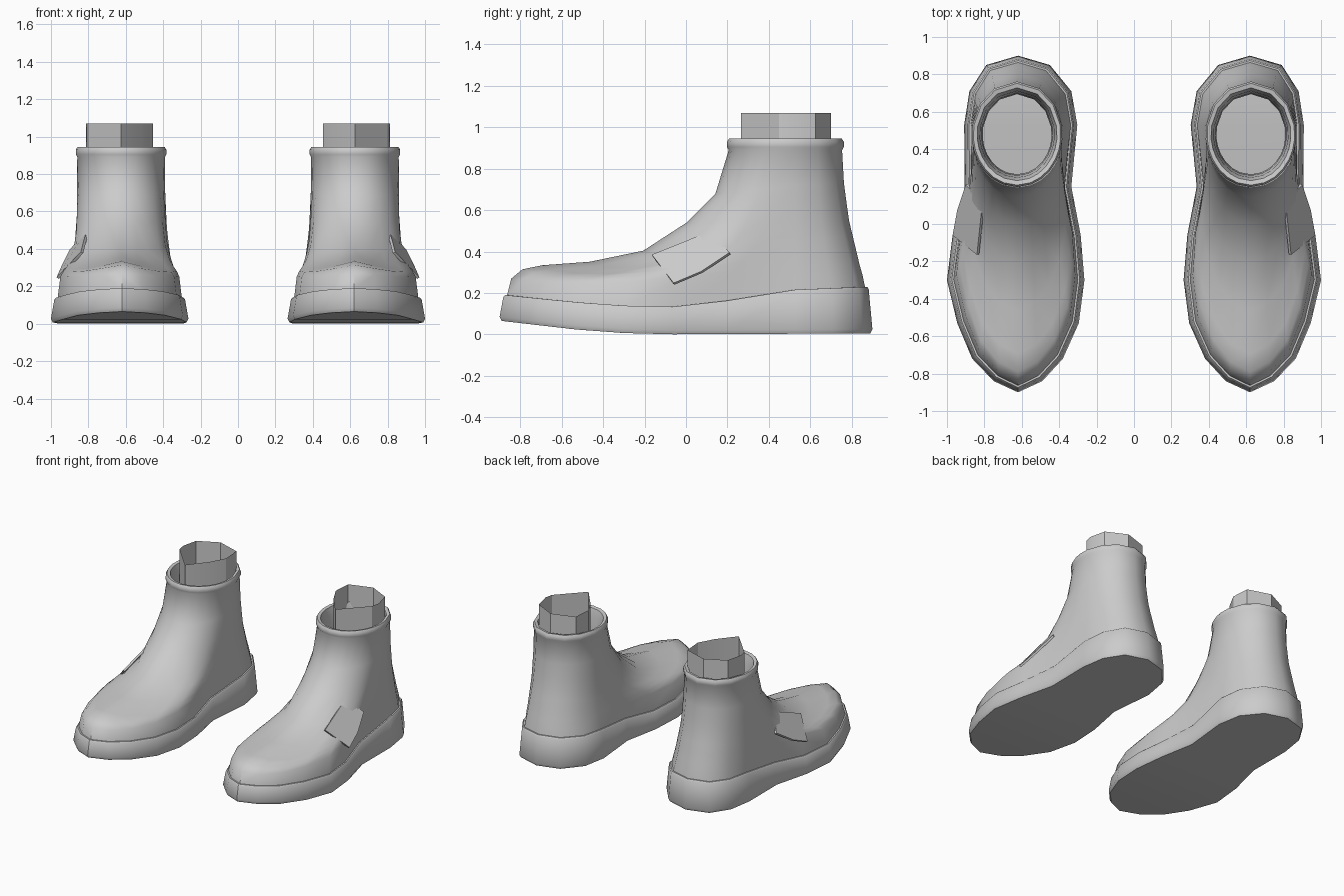
import bpy, bmesh, math
from mathutils import Vector

if "Cube" in bpy.data.objects:
    bpy.data.objects.remove(bpy.data.objects["Cube"])

grey = bpy.data.materials.new("plain_grey")
grey.use_nodes = True
grey.diffuse_color = (0.6, 0.6, 0.6, 1)
grey.node_tree.nodes["Principled BSDF"].inputs["Base Color"].default_value = grey.diffuse_color

CX, CY = 0.625, 0.48   # shoe centre line and ankle centre


def lerp(a, b, t):
    return a + (b - a) * t


def curve(points, v):
    """Piecewise linear value through (position, value) points."""
    for (a, p), (b, q) in zip(points, points[1:]):
        if v <= b:
            return lerp(p, q, max(0, (v - a) / (b - a)))
    return points[-1][1]


def finish(name, bm, side, angle):
    """Mirror for the given foot, then make a smooth shaded object."""
    if side < 0:
        for v in bm.verts:
            v.co.x *= -1
        bmesh.ops.reverse_faces(bm, faces=bm.faces[:])
    mesh = bpy.data.meshes.new(name)
    bm.to_mesh(mesh)
    bm.free()
    mesh.materials.append(grey)
    obj = bpy.data.objects.new(name, mesh)
    bpy.context.collection.objects.link(obj)
    bpy.ops.object.select_all(action='DESELECT')
    obj.select_set(True)
    bpy.context.view_layer.objects.active = obj
    bpy.ops.object.shade_smooth_by_angle(angle=math.radians(angle))
    return obj


def loft(rings, caps=False):
    """Skin closed rings; caps are bridged by strips from side to side."""
    bm = bmesh.new()
    vs = [[bm.verts.new(p) for p in r] for r in rings]
    n = len(vs[0])
    for a, b in zip(vs, vs[1:]):
        for i in range(n):
            j = (i + 1) % n
            bm.faces.new((a[i], a[j], b[j], b[i]))
    if caps:
        for ring, flip in ((vs[0], True), (vs[-1], False)):
            for i in range(n // 2):
                f = [ring[i], ring[i + 1], ring[n - i - 1], ring[-i % n]]
                f = list(dict.fromkeys(f))
                bm.faces.new(f[::-1] if flip else f)
    return bm


# Footprint, counter-clockwise from the toe: outer side to heel, then inner side
OUTLINE = [(0.62, -0.90), (0.75, -0.84), (0.865, -0.72), (0.945, -0.53), (1.0, -0.30),
           (0.97, -0.06), (0.905, 0.20), (0.908, 0.53), (0.88, 0.71), (0.79, 0.85),
           (0.62, 0.90), (0.45, 0.85), (0.335, 0.71), (0.303, 0.53), (0.335, 0.20),
           (0.285, -0.06), (0.265, -0.30), (0.295, -0.53), (0.38, -0.72), (0.49, -0.84)]
ANGLES = [0, 18, 32, 46, 60, 72, 84, 100, 125, 150, 180]
ANGLES += [360 - a for a in ANGLES[9:0:-1]]
SOLE_TOP = [(-0.9, 0.19), (-0.5, 0.152), (-0.2, 0.132), (0.1, 0.135), (0.37, 0.21), (0.9, 0.23)]
SOLE_BASE = [(-0.9, 0.065), (-0.5, 0.02), (-0.2, 0.0), (0.9, 0.005)]


def footprint(inset, height, dz=0):
    """Footprint pulled in evenly by a distance, at a height that follows y."""
    ring = []
    for i, (x, y) in enumerate(OUTLINE):
        a, b = OUTLINE[i - 1], OUTLINE[(i + 1) % len(OUTLINE)]
        nrm = Vector((b[1] - a[1], a[0] - b[0])).normalized()
        ring.append((x - nrm.x * inset, y - nrm.y * inset, curve(height, y) + dz))
    return ring


def ankle(scale, z):
    """Oval ring round the ankle."""
    return [(CX + 0.243 * scale * math.sin(math.radians(a)),
             CY - 0.282 * scale * math.cos(math.radians(a)), z) for a in ANGLES]


# Upper levels: travel and height at the toe, travel and height at the heel, side sag
LEVELS = [(0.02, 0.27, 0.10, 0.28, 0.03), (0.07, 0.315, 0.25, 0.34, 0.06),
          (0.16, 0.335, 0.40, 0.41, 0.08), (0.375, 0.352, 0.55, 0.48, 0.07),
          (0.615, 0.405, 0.70, 0.55, 0.05), (0.81, 0.54, 0.80, 0.63, 0.02),
          (0.94, 0.68, 0.92, 0.73, 0.0), (1.0, 0.89, 1.0, 0.89, 0.0)]


def upper_rings():
    base = footprint(0.035, SOLE_TOP, -0.005)
    collar = ankle(0.97, 0.9)
    rings = [base]
    for sf, zf, sb, zb, sag in LEVELS:
        ring = []
        for p, c in zip(base, collar):
            front = min(1, max(0, (0.86 - p[1]) / 1.7))
            s = lerp(sb, sf, front)
            drop = sag * min(1, abs(p[0] - CX) / 0.33) * front
            ring.append((lerp(p[0], c[0], s ** 0.7), lerp(p[1], c[1], s),
                         lerp(zb, zf, front) - drop))
        rings.append(ring)
    # Rolled collar and the lining inside it
    for scale, z in ((1.0, 0.905), (1.0, 0.93), (0.965, 0.945), (0.88, 0.94),
                     (0.82, 0.88), (0.78, 0.7), (0.76, 0.4)):
        rings.append(ankle(scale, z))
    return rings


# Plan shape of the open sock cuff
CUFF = [(0.625, 0.265), (0.80, 0.45), (0.812, 0.51), (0.785, 0.625),
        (0.635, 0.70), (0.465, 0.645), (0.455, 0.51), (0.515, 0.40)]
# Side tab: upper edge tucked into the upper, lower edge standing off
TAB = [(0.84, -0.165, 0.385), (0.81, 0.12, 0.50), (0.90, 0.21, 0.395),
       (0.945, 0.075, 0.305), (0.97, -0.06, 0.248)]

for side, foot in ((1, "left"), (-1, "right")):
    # Sole with a lip round the top
    sole = [footprint(0.01, SOLE_BASE), footprint(0.0, SOLE_BASE, 0.02),
            footprint(0.018, SOLE_TOP, -0.01), footprint(0.026, SOLE_TOP),
            footprint(0.06, SOLE_TOP)]
    finish(foot + "_sole", loft(sole, caps=True), side, 40)
    finish(foot + "_upper", loft(upper_rings()), side, 50)

    # Thin open sock cuff
    cuff = [[(x, y, z) for x, y in CUFF] for z in (0.72, 1.07)]
    finish(foot + "_sock_cuff", loft(cuff), side, 30)

    # Side tab
    bm = bmesh.new()
    outer = [Vector(p) for p in TAB]
    nrm = Vector((0.8, -0.25, 0.55)).normalized() * 0.015
    top = [bm.verts.new(p) for p in outer]
    low = [bm.verts.new(p - nrm) for p in outer]
    bm.faces.new(top)
    bm.faces.new(low[::-1])
    for i in range(len(top)):
        j = (i + 1) % len(top)
        bm.faces.new((top[i], low[i], low[j], top[j]))
    bmesh.ops.recalc_face_normals(bm, faces=bm.faces[:])
    finish(foot + "_side_tab", bm, side, 30)
